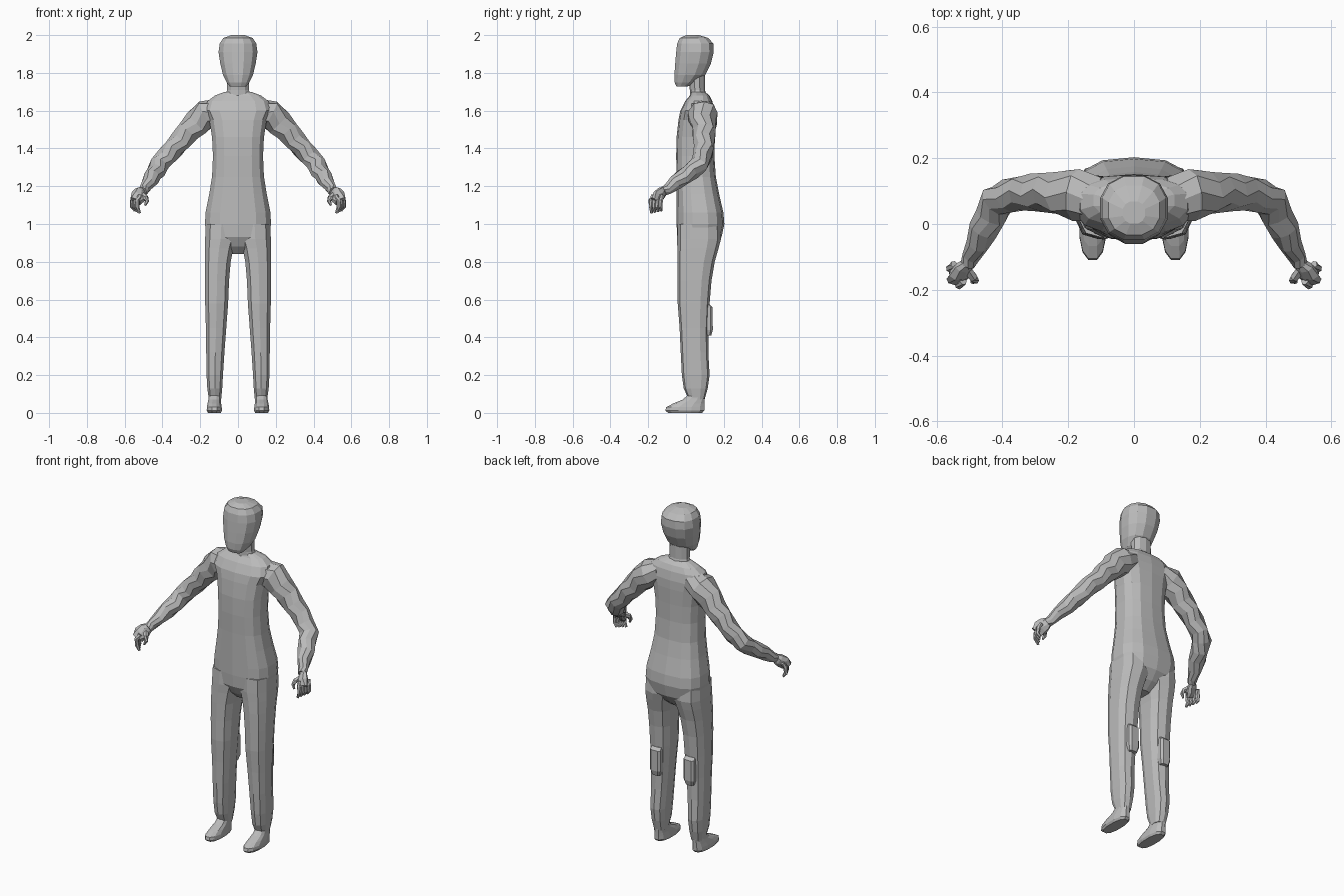
import bpy, bmesh, math, random
from mathutils import Vector

random.seed(4)
grey = bpy.data.materials.new("plain grey")
grey.diffuse_color = (0.5, 0.5, 0.5, 1)


def skin(name, rings, mirror=False):
    """Bridge rings of points into a closed flat-shaded skin."""
    bm = bmesh.new()
    loops = [[bm.verts.new(p) for p in ring] for ring in rings]
    n = len(loops[0])
    for a, b in zip(loops, loops[1:]):
        for i in range(n):
            j = (i + 1) % n
            bm.faces.new((a[i], a[j], b[j], b[i]))
    bm.faces.new(loops[0][::-1])
    bm.faces.new(loops[-1])
    bmesh.ops.recalc_face_normals(bm, faces=bm.faces)
    me = bpy.data.meshes.new(name)
    bm.to_mesh(me)
    bm.free()
    me.materials.append(grey)
    ob = bpy.data.objects.new(name, me)
    bpy.context.collection.objects.link(ob)
    if mirror:
        mod = ob.modifiers.new("other side", 'MIRROR')
        empty = bpy.data.objects.get("centre")
        mod.mirror_object = empty
        mod.use_mirror_merge = False
    return ob


def stack(name, levels, n=12, power=2.6, mirror=False):
    """Loft horizontal rounded sections given as z, x0, x1, y0, y1."""
    rings = []
    for z, x0, x1, y0, y1 in levels:
        ring = []
        for i in range(n):
            t = 2 * math.pi * (i + 0.5) / n
            c, s = math.cos(t), math.sin(t)
            c = math.copysign(abs(c) ** (2 / power), c)
            s = math.copysign(abs(s) ** (2 / power), s)
            ring.append(((x0 + x1) / 2 + c * (x1 - x0) / 2,
                         (y0 + y1) / 2 + s * (y1 - y0) / 2, z))
        rings.append(ring)
    return skin(name, rings, mirror)


def tube(name, path, n=8, jitter=0.0, flat=1.0):
    """Loft round sections along a path given as x, y, z, radius."""
    pts = [Vector(p[:3]) for p in path]
    rings = []
    for k, p in enumerate(pts):
        d = (pts[min(k + 1, len(pts) - 1)] - pts[max(k - 1, 0)]).normalized()
        side = d.cross(Vector((0, 1, 0.3))).normalized()
        up = side.cross(d).normalized()
        ring = []
        for i in range(n):
            t = 2 * math.pi * (i + 0.5 * (k % 2)) / n
            r = path[k][3] * (1 + random.uniform(-jitter, jitter))
            ring.append(p + side * (r * math.cos(t)) + up * (r * flat * math.sin(t)))
        rings.append(ring)
    return skin(name, rings, True)


# Mirror centre
centre = bpy.data.objects.new("centre", None)
bpy.context.collection.objects.link(centre)
centre.hide_render = True

# Torso with hips and sloping shoulders
torso = [(0.84, .04, .02, .10), (0.88, .09, -.02, .15), (0.93, .165, -.046, .188),
         (1.00, .178, -.05, .203), (1.06, .175, -.05, .198), (1.16, .155, -.05, .175),
         (1.25, .14, -.05, .158), (1.36, .135, -.052, .15), (1.46, .14, -.05, .15),
         (1.55, .155, -.04, .152), (1.60, .18, -.03, .15), (1.65, .165, -.005, .14),
         (1.68, .125, .02, .125), (1.70, .07, .03, .10)]
stack("torso", [(z, -w, w, a, b) for z, w, a, b in torso], 14, 2.7)

# Neck and head
stack("neck", [(z, -w, w, a, b) for z, w, a, b in
               [(1.66, .08, .02, .115), (1.71, .06, .02, .10), (1.82, .06, .01, .10)]], 10, 2.1)
head = [(1.728, .045, -.052, .01), (1.75, .062, -.062, .06), (1.79, .082, -.064, .105),
        (1.85, .097, -.06, .135), (1.91, .106, -.055, .15), (1.955, .10, -.05, .148),
        (1.985, .08, -.035, .12), (2.0, .035, .0, .07)]
stack("head", [(z, -w, w, a, b) for z, w, a, b in head], 12, 2.3)

# Trouser legs
stack("leg", [(0.07, .088, .155, .015, .098), (0.13, .082, .164, -.012, .115),
              (0.20, .078, .168, -.022, .125), (0.32, .070, .170, -.028, .118),
              (0.45, .060, .172, -.034, .118), (0.58, .050, .176, -.044, .125),
              (0.70, .045, .178, -.045, .135), (0.80, .036, .178, -.046, .152),
              (0.87, .022, .178, -.046, .172), (0.92, .006, .177, -.047, .185),
              (1.00, .002, .174, -.044, .18)], 10, 2.7, True)

# Cloth folds behind the knees
stack("knee_fold", [(0.41, .085, .135, .08, .135), (0.44, .075, .145, .08, .143),
                    (0.56, .075, .145, .08, .142), (0.575, .08, .14, .08, .125)], 8, 4, True)

# Shoes: flat sole, low toe, raised ankle
stack("shoe", [(0.0, .09, .16, -.098, .088), (0.012, .084, .167, -.112, .1),
               (0.03, .085, .166, -.108, .1), (0.05, .088, .162, -.07, .1),
               (0.07, .09, .158, -.02, .1), (0.10, .092, .154, .015, .098)], 12, 2.4, True)

# Arms with wrinkled sleeves
tube("arm", [(.10, .08, 1.60, .07), (.17, .09, 1.58, .080), (.22, .095, 1.535, .070),
             (.26, .096, 1.49, .063), (.30, .096, 1.445, .058), (.34, .094, 1.40, .055),
             (.38, .088, 1.355, .052), (.415, .07, 1.315, .052), (.435, .03, 1.28, .048),
             (.455, -.015, 1.25, .045), (.475, -.06, 1.215, .038), (.495, -.10, 1.185, .029),
             (.505, -.12, 1.172, .025)], 9, 0.07)

# Curled hands
tube("palm", [(.50, -.11, 1.178, .024), (.515, -.13, 1.163, .038),
              (.528, -.15, 1.145, .042), (.54, -.168, 1.12, .034)], 8, 0.05, 0.6)
for i in range(4):
    x, y = 0.527 + 0.009 * i, -0.186 + 0.017 * i
    tube("finger", [(x - .008, y + .012, 1.15, .012), (x + .005, y, 1.125, .013),
                    (x + .006, y, 1.09, .011), (x - .008, y + .004, 1.058 + .004 * i, .007)], 6)
tube("thumb", [(.507, -.14, 1.155, .015), (.488, -.163, 1.14, .014),
               (.482, -.172, 1.12, .011), (.492, -.176, 1.098, .006)], 6)
